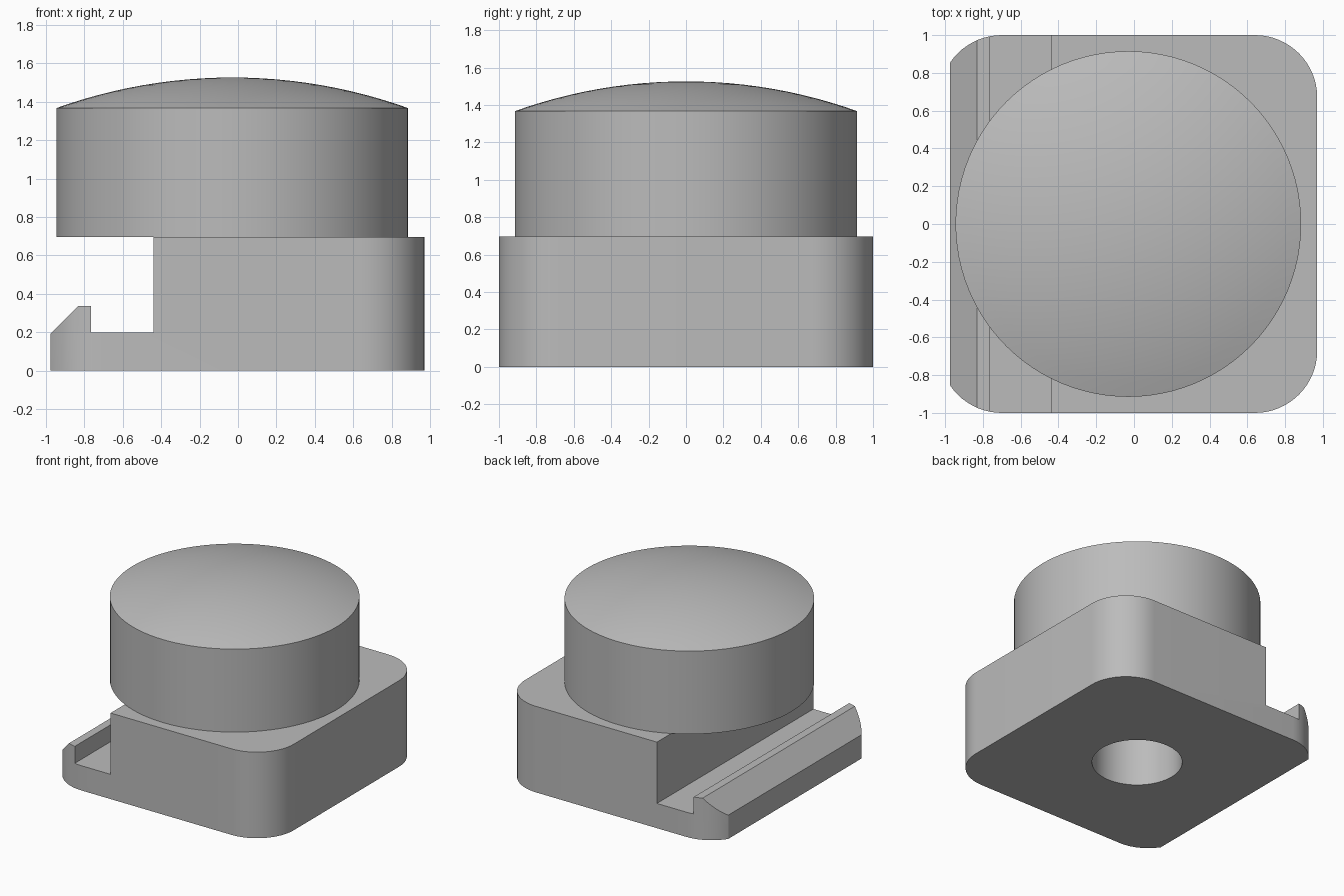
import bpy, bmesh
from math import sin, cos, asin, pi, radians
from mathutils import Vector, Matrix

if "Cube" in bpy.data.objects:
    bpy.data.objects.remove(bpy.data.objects["Cube"], do_unlink=True)

CX = -0.03          # shared axis of button, hole and base
BASE_TOP = 0.696
RIM, CROWN = 1.367, 1.526
RADIUS = 0.915

grey = bpy.data.materials.new("plain grey")
grey.use_nodes = True
grey.diffuse_color = (0.5, 0.5, 0.5, 1)
grey.node_tree.nodes["Principled BSDF"].inputs["Base Color"].default_value = (0.5, 0.5, 0.5, 1)


def finish(name, bm):
    bmesh.ops.recalc_face_normals(bm, faces=bm.faces)
    mesh = bpy.data.meshes.new(name)
    bm.to_mesh(mesh)
    bm.free()
    mesh.materials.append(grey)
    obj = bpy.data.objects.new(name, mesh)
    bpy.context.collection.objects.link(obj)
    return obj


def prism(name, points, direction):
    bm = bmesh.new()
    face = bm.faces.new([bm.verts.new(p) for p in points])
    ext = bmesh.ops.extrude_face_region(bm, geom=[face])["geom"]
    bmesh.ops.translate(bm, vec=direction,
                        verts=[g for g in ext if isinstance(g, bmesh.types.BMVert)])
    # the starting face is kept by the extrusion, closing the solid
    return finish(name, bm)


def boolean(target, cutter, operation):
    mod = target.modifiers.new(operation.lower(), 'BOOLEAN')
    mod.object, mod.operation, mod.solver = cutter, operation, 'EXACT'
    bpy.context.view_layer.objects.active = target
    bpy.ops.object.modifier_apply(modifier=mod.name)
    bpy.data.objects.remove(cutter, do_unlink=True)


def smooth(obj):
    bpy.ops.object.select_all(action='DESELECT')
    obj.select_set(True)
    bpy.context.view_layer.objects.active = obj
    bpy.ops.object.shade_smooth_by_angle(angle=radians(20))


# Base: side profile with slot and hooked lip, trimmed by a rounded square
side = [(-0.975, 0), (1.2, 0), (1.2, BASE_TOP), (-0.44, BASE_TOP), (-0.44, 0.2),
        (-0.765, 0.2), (-0.765, 0.337), (-0.83, 0.337), (-0.975, 0.192)]
base = prism("base", [(x, -1.2, z) for x, z in side], Vector((0, 2.4, 0)))

corner, steps = 0.33, 16
outline = []
for quarter in range(4):
    mid = quarter * pi / 2 + pi / 4
    sx, sy = (1 if cos(mid) > 0 else -1), (1 if sin(mid) > 0 else -1)
    for i in range(steps + 1):
        a = (quarter + i / steps) * pi / 2
        outline.append((CX + sx * (1 - corner) + corner * cos(a),
                        sy * (1 - corner) + corner * sin(a), -0.1))
boolean(base, prism("outline_trim", outline, Vector((0, 0, 1))), 'INTERSECT')

# Round hole up from the underside, closed above by the button
ring = [(CX + 0.335 * cos(i * pi / 32), 0.335 * sin(i * pi / 32), -0.1) for i in range(64)]
boolean(base, prism("hole_cutter", ring, Vector((0, 0, 1))), 'DIFFERENCE')
smooth(base)

# Button: turned cylinder with a shallow spherical crown
sag = CROWN - RIM
sphere = (RADIUS ** 2 + sag ** 2) / (2 * sag)
edge = asin(RADIUS / sphere)
profile = [(0, BASE_TOP), (RADIUS, BASE_TOP)]
for i in range(13):
    a = edge * (1 - i / 12)
    profile.append((sphere * sin(a), CROWN - sphere + sphere * cos(a)))

bm = bmesh.new()
verts = [bm.verts.new((r, 0, z)) for r, z in profile]
edges = [bm.edges.new(pair) for pair in zip(verts, verts[1:])]
bmesh.ops.spin(bm, geom=verts + edges, cent=(0, 0, 0), axis=(0, 0, 1),
               angle=2 * pi, steps=96, use_duplicate=False)
bmesh.ops.remove_doubles(bm, verts=bm.verts, dist=0.0001)
bmesh.ops.transform(bm, matrix=Matrix.Translation((CX, 0, 0)), verts=bm.verts)
smooth(finish("domed_button", bm))
